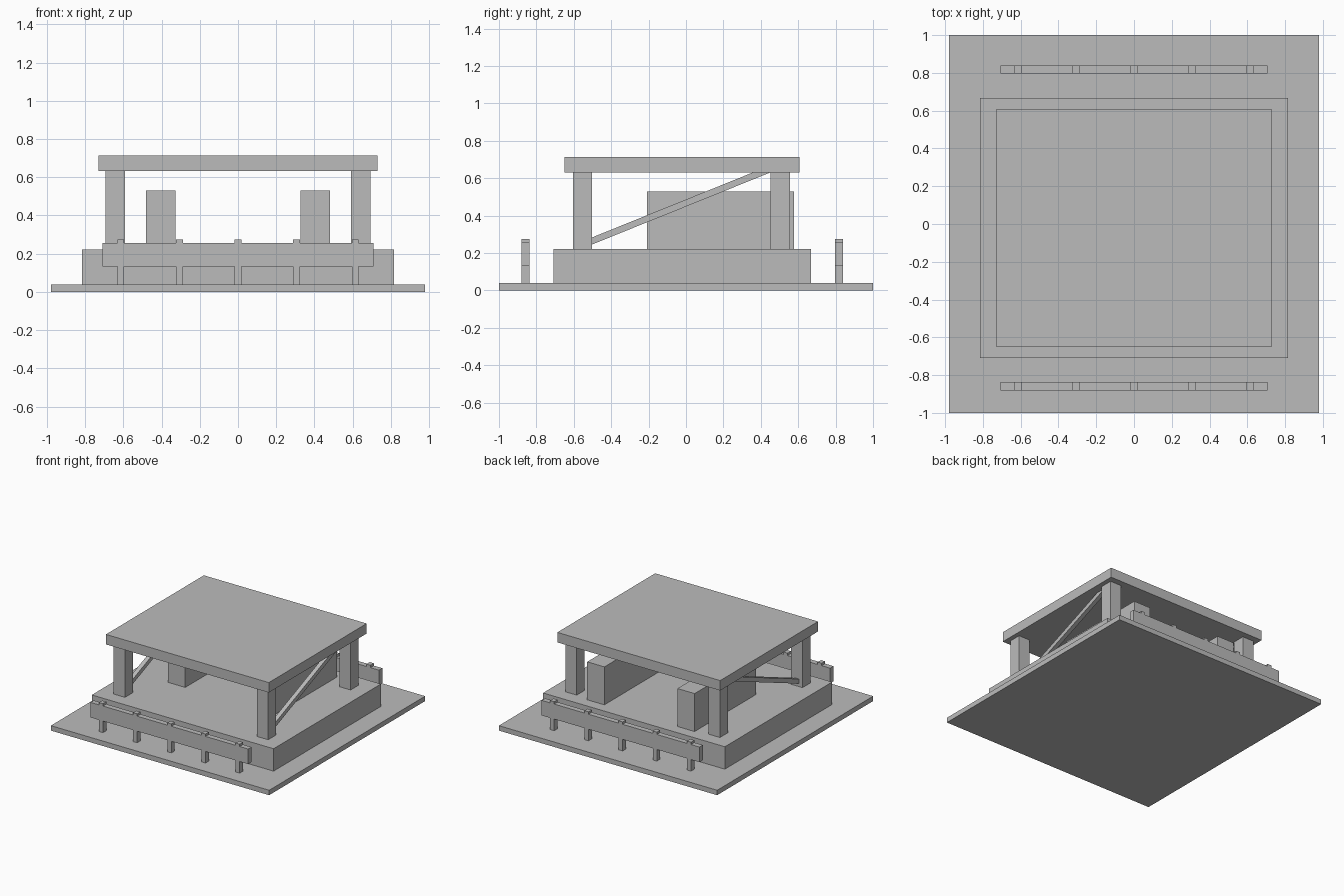
import bpy
from math import atan, cos
from mathutils import Vector

cube = bpy.data.objects.get("Cube")
if cube:
    bpy.data.objects.remove(cube, do_unlink=True)

GREY = (0.5, 0.5, 0.5, 1.0)
grey = bpy.data.materials.new("plain grey")
grey.use_nodes = True
grey.diffuse_color = GREY
grey.node_tree.nodes["Principled BSDF"].inputs["Base Color"].default_value = GREY


def box(name, x, y, z, tilt=0.0):
    """Box from (min, max) ranges, optionally tilted about x through its centre."""
    low, high = Vector((x[0], y[0], z[0])), Vector((x[1], y[1], z[1]))
    bpy.ops.mesh.primitive_cube_add(size=1, location=(low + high) / 2)
    obj = bpy.context.object
    obj.name = obj.data.name = name
    for vert in obj.data.vertices:
        vert.co *= high - low
    obj.rotation_euler.x = tilt
    obj.data.materials.append(grey)
    return obj


def around(centre, width):
    return (centre - width / 2, centre + width / 2)


GROUND, FLOOR, CEILING = 0.04, 0.222, 0.632

# Ground plate, raised platform and flat roof
box("ground_plate", (-0.98, 0.98), (-1, 1), (0, GROUND))
box("platform", (-0.816, 0.816), (-0.709, 0.667), (GROUND, FLOOR))
box("roof", (-0.731, 0.731), (-0.649, 0.606), (CEILING, 0.713))

# Columns, diagonal braces and blocks on both sides
SLOPE = 0.404
for side, s in (("right", -1), ("left", 1)):
    column_x = around(s * 0.643, 0.102)
    box(f"front_column_{side}", column_x, (-0.604, -0.503), (FLOOR, CEILING))
    box(f"back_column_{side}", column_x, (0.453, 0.556), (FLOOR, CEILING))
    box(f"block_{side}", around(s * 0.405, 0.154), (-0.208, 0.578), (FLOOR, 0.53))

    # Brace rises from the front column to the back one
    start, end = -0.54, 0.49
    middle = (start + end) / 2
    height = 0.2645 + SLOPE * (middle + 0.503)
    tilt = atan(SLOPE)
    box(f"brace_{side}", around(s * 0.643, 0.035),
        around(middle, (end - start) / cos(tilt)), around(height, 0.035), tilt)

# Guard rails at front and back, on five short posts that poke out on top
for end, y in (("front", -0.859), ("back", 0.817)):
    depth = around(y, 0.043)
    box(f"{end}_rail", (-0.708, 0.708), depth, (0.134, 0.256))
    for i in range(-2, 3):
        x = around(i * 0.307, 0.036)
        box(f"{end}_rail_foot", x, depth, (GROUND, 0.134))
        box(f"{end}_rail_peg", x, depth, (0.256, 0.275))
